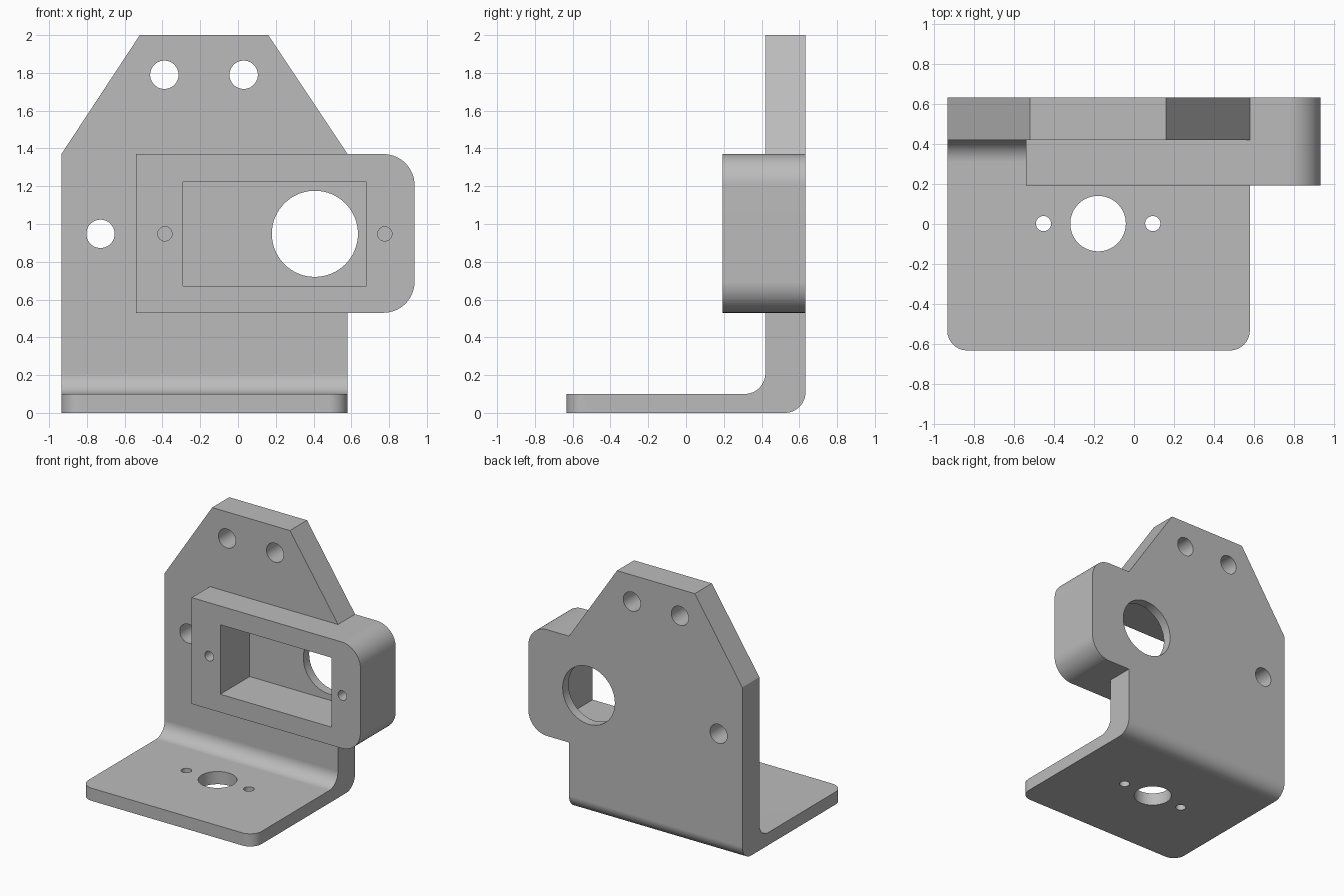
import bpy
import bmesh
import math
from mathutils import Vector

cube = bpy.data.objects.get("Cube")
if cube:
    bpy.data.objects.remove(cube, do_unlink=True)

grey = bpy.data.materials.new("matte grey")
grey.use_nodes = True
colour = (0.5, 0.5, 0.5, 1)
grey.diffuse_color = colour
grey.node_tree.nodes["Principled BSDF"].inputs["Base Color"].default_value = colour

# Ways to place a 2D outline (a, b) at depth d along the named axis
PLACE = {
    "x": lambda a, b, d: (d, a, b),
    "y": lambda a, b, d: (a, d, b),
    "z": lambda a, b, d: (a, b, d),
}


def rounded(corners, steps=16):
    """Outline from (a, b, radius) corners, with an arc wherever radius > 0."""
    points = []
    for i, (a, b, r) in enumerate(corners):
        here = Vector((a, b))
        if r == 0:
            points.append(here)
            continue
        u = (Vector(corners[i - 1][:2]) - here).normalized()
        v = (Vector(corners[(i + 1) % len(corners)][:2]) - here).normalized()
        # Right-angled corner: the arc centre lies r along both sides
        centre = here + r * (u + v)
        for k in range(steps + 1):
            t = k / steps * math.pi / 2
            points.append(centre - r * (v * math.cos(t) + u * math.sin(t)))
    return points


def circle(a, b, r, steps=64):
    return [(a + r * math.cos(k * math.tau / steps),
             b + r * math.sin(k * math.tau / steps)) for k in range(steps)]


def rectangle(a0, a1, b0, b1):
    return [(a0, b0), (a1, b0), (a1, b1), (a0, b1)]


def prism(name, outline, axis, start, end):
    """Extrude a 2D outline along an axis."""
    bm = bmesh.new()
    face = bm.faces.new([bm.verts.new(PLACE[axis](p[0], p[1], start)) for p in outline])
    made = bmesh.ops.extrude_face_region(bm, geom=[face])["geom"]
    shift = Vector(PLACE[axis](0, 0, end - start))
    bmesh.ops.translate(bm, vec=shift, verts=[g for g in made if isinstance(g, bmesh.types.BMVert)])
    bmesh.ops.recalc_face_normals(bm, faces=bm.faces)
    mesh = bpy.data.meshes.new(name)
    bm.to_mesh(mesh)
    bm.free()
    mesh.materials.append(grey)
    obj = bpy.data.objects.new(name, mesh)
    bpy.context.collection.objects.link(obj)
    return obj


def combine(target, tool, operation):
    """Apply a boolean and remove the tool."""
    bpy.context.view_layer.objects.active = target
    mod = target.modifiers.new(operation.lower(), "BOOLEAN")
    mod.operation = operation
    mod.solver = "EXACT"
    mod.object = tool
    bpy.ops.object.modifier_apply(modifier=mod.name)
    bpy.data.objects.remove(tool, do_unlink=True)


LEFT, RIGHT = -0.935, 0.58
FRONT, BACK = -0.633, 0.633
WALL, BASE = 0.42, 0.10

# Bent plate: L-shaped side profile with inner and outer fillets
bracket = prism("mounting_bracket", rounded([
    (FRONT, 0, 0), (BACK, 0, 0.11), (BACK, 2, 0),
    (WALL, 2, 0), (WALL, BASE, 0.11), (FRONT, BASE, 0)]), "x", LEFT, RIGHT)

# Trim the upright plate to its tapered top
taper = [(-2, -1), (2, -1), (2, 1.37), (RIGHT, 1.37), (0.16, 2), (0.16, 3),
         (-0.52, 3), (-0.52, 2), (LEFT, 1.37), (-2, 1.37)]
combine(bracket, prism("taper_trim", taper, "y", -1, 1), "INTERSECT")

# Round the front corners of the base
plan = rounded([(LEFT, FRONT, 0.1), (RIGHT, FRONT, 0.1), (RIGHT, 1, 0), (LEFT, 1, 0)])
combine(bracket, prism("plan_trim", plan, "z", -1, 3), "INTERSECT")

# Holder block with two rounded corners on its overhanging end
block = rounded([(-0.54, 0.53, 0), (0.935, 0.53, 0.165),
                 (0.935, 1.37, 0.165), (-0.54, 1.37, 0)])
combine(bracket, prism("holder_block", block, "y", 0.193, BACK), "UNION")

# Rectangular pocket, its rear opening, and blind screw holes
cuts = [prism("pocket", rectangle(-0.29, 0.68, 0.673, 1.222), "y", 0, 0.56),
        prism("rear_opening", circle(0.407, 0.948, 0.228), "y", 0.5, 1)]
for x in (-0.387, 0.777):
    cuts.append(prism("screw_hole", circle(x, 0.948, 0.038, 32), "y", 0, 0.5))

# Through holes in the upright plate
for x, z in ((-0.39, 1.79), (0.03, 1.79), (-0.728, 0.948)):
    cuts.append(prism("plate_hole", circle(x, z, 0.075), "y", 0, 1))

# Centre hole and side holes in the base
for x, r in ((-0.18, 0.139), (-0.453, 0.038), (0.094, 0.038)):
    cuts.append(prism("base_hole", circle(x, 0.002, r), "z", -0.5, 0.5))

for cut in cuts:
    combine(bracket, cut, "DIFFERENCE")

# Smooth curved walls, crisp edges
bpy.ops.object.select_all(action="DESELECT")
bracket.select_set(True)
bpy.context.view_layer.objects.active = bracket
bpy.ops.object.shade_smooth_by_angle(angle=math.radians(30))
bracket.modifiers.new("flat_face_normals", "WEIGHTED_NORMAL").keep_sharp = True
